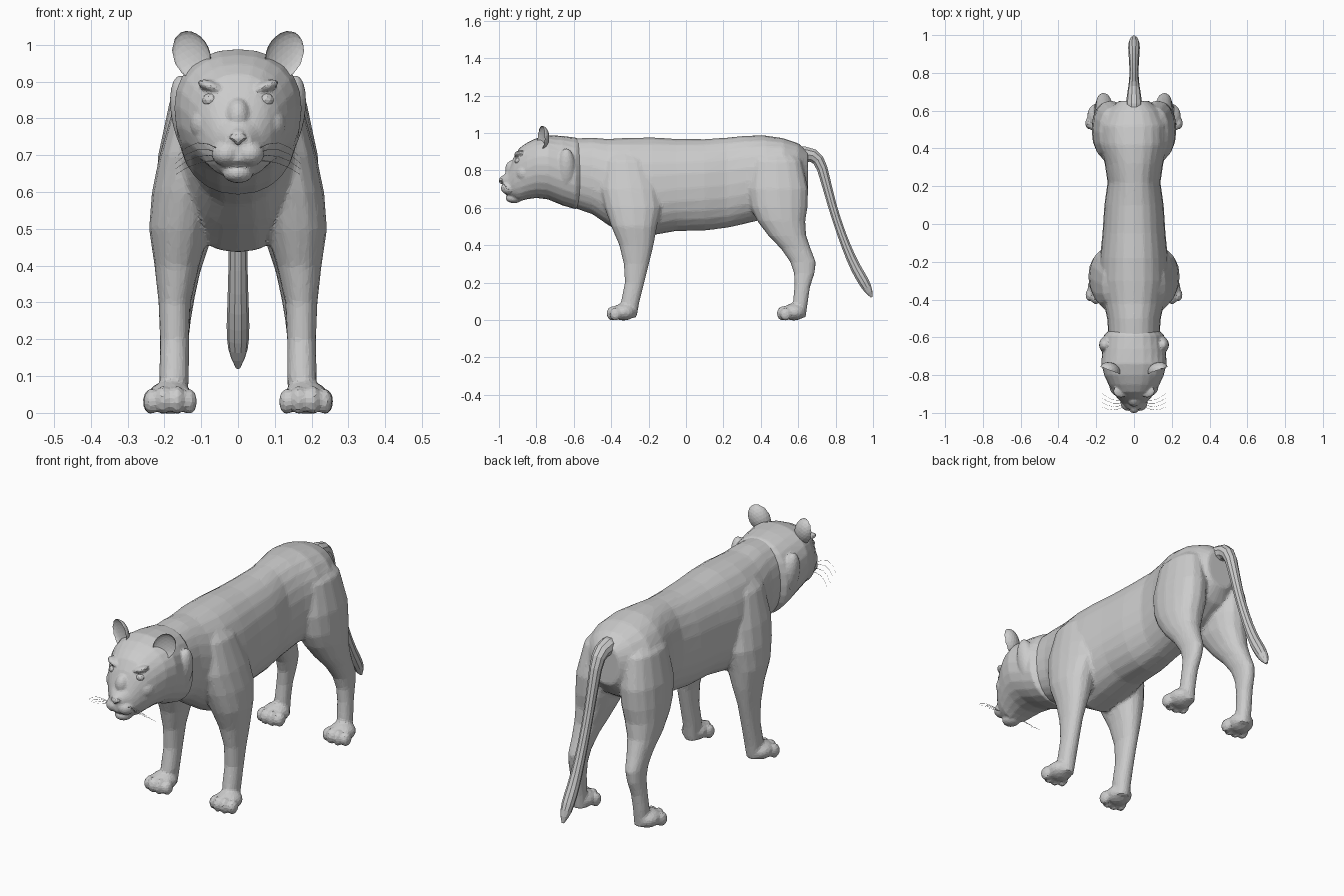
import bpy, bmesh, math
from mathutils import Matrix, Vector

if "Cube" in bpy.data.objects:
    bpy.data.objects.remove(bpy.data.objects["Cube"])


def power(v, e):
    return math.copysign(abs(v) ** e, v)


def loft(bm, rings):
    """Skin a list of point rings and cap both ends."""
    rows = [[bm.verts.new(p) for p in ring] for ring in rings]
    n = len(rows[0])
    for a, b in zip(rows, rows[1:]):
        for i in range(n):
            bm.faces.new((a[i], a[(i + 1) % n], b[(i + 1) % n], b[i]))
    bm.faces.new(rows[0])
    bm.faces.new(rows[-1])


def along_y(bm, stations, e=0.9, n=24):
    """Stations: y, bottom, widest height, top, half width."""
    rings = []
    for y, bot, mid, top, hw in stations:
        ring = []
        for i in range(n):
            a = math.tau * i / n
            c, s = power(math.cos(a), e), power(math.sin(a), e)
            ring.append((hw * c, y, mid + s * ((top - mid) if s > 0 else (mid - bot))))
        rings.append(ring)
    loft(bm, rings)


def limb(bm, stations, side, n=16):
    """Stations: z, front y, back y, inner x, outer x."""
    rings = []
    for z, y0, y1, x0, x1 in stations:
        rings.append([(side * ((x0 + x1) / 2 + (x1 - x0) / 2 * power(math.cos(math.tau * i / n), 0.9)),
                       (y0 + y1) / 2 + (y1 - y0) / 2 * power(math.sin(math.tau * i / n), 0.9), z)
                      for i in range(n)])
    loft(bm, rings)


def blob(bm, loc, size, rot=None, sub=3):
    m = Matrix.Translation(loc) @ (rot or Matrix()) @ Matrix.Diagonal((*size, 1))
    return bmesh.ops.create_icosphere(bm, subdivisions=sub, radius=1, matrix=m)["verts"]


def finish(bm, name):
    bmesh.ops.recalc_face_normals(bm, faces=bm.faces[:])
    me = bpy.data.meshes.new(name)
    bm.to_mesh(me)
    bm.free()
    ob = bpy.data.objects.new(name, me)
    bpy.context.collection.objects.link(ob)
    return ob


def fuse(ob, voxel, smooth, ratio):
    """Melt overlapping forms into one skin, then facet it."""
    r = ob.modifiers.new("fuse", "REMESH")
    r.mode = "VOXEL"
    r.voxel_size = voxel
    s = ob.modifiers.new("soften", "SMOOTH")
    s.factor, s.iterations = 0.5, smooth
    d = ob.modifiers.new("facet", "DECIMATE")
    d.ratio = ratio


# Body: trunk, four legs and paws
bm = bmesh.new()
along_y(bm, [
    (-.68, .66, .80, .95, .10), (-.60, .60, .78, .97, .135), (-.50, .565, .76, .974, .142),
    (-.42, .51, .72, .968, .16), (-.30, .435, .68, .974, .185), (-.18, .453, .68, .976, .18),
    (-.05, .476, .70, .968, .167), (.10, .478, .71, .967, .157), (.22, .493, .72, .975, .14),
    (.32, .515, .74, .985, .155), (.42, .54, .76, .987, .18), (.52, .58, .78, .972, .18),
    (.60, .63, .79, .945, .14), (.652, .70, .80, .90, .08)])
front_leg = [
    (.92, -.40, -.26, .03, .11), (.85, -.44, -.20, .03, .17), (.70, -.46, -.14, .03, .213),
    (.60, -.435, -.13, .05, .234), (.50, -.40, -.155, .075, .242), (.40, -.357, -.173, .105, .227),
    (.30, -.333, -.198, .128, .216), (.20, -.327, -.223, .133, .212), (.10, -.347, -.248, .133, .214),
    (.012, -.34, -.265, .14, .21)]
hind_leg = [
    (.92, .40, .56, .03, .12), (.85, .35, .62, .03, .185), (.70, .33, .654, .03, .217),
    (.60, .345, .65, .035, .224), (.53, .38, .638, .05, .224), (.45, .44, .643, .08, .217),
    (.38, .508, .667, .103, .207), (.31, .557, .695, .118, .202), (.25, .577, .688, .128, .202),
    (.18, .58, .664, .136, .207), (.10, .572, .652, .14, .212), (.012, .57, .64, .14, .21)]
for side in (1, -1):
    limb(bm, front_leg, side)
    limb(bm, hind_leg, side)
    for px, py in ((.184, -.335), (.186, .575)):
        blob(bm, (side * px, py, .042), (.062, .066, .045))
        for dx, dy, h in ((-.051, -.042, .031), (-.019, -.058, .035), (.019, -.058, .035), (.051, -.042, .031)):
            blob(bm, (side * (px + dx), py + dy, h), (.022, .032, h + .004))
fuse(finish(bm, "body"), .009, 3, .12)

# Head: skull with cheek ruff, muzzle pads, chin, brow and nose
bm = bmesh.new()
along_y(bm, [
    (-.54, .62, .77, .95, .11), (-.59, .592, .77, .975, .16), (-.66, .612, .80, .984, .168),
    (-.74, .645, .83, .988, .173), (-.80, .652, .83, .972, .158), (-.85, .645, .81, .948, .135),
    (-.89, .635, .79, .92, .112), (-.92, .645, .76, .872, .09), (-.95, .66, .73, .80, .062),
    (-.98, .685, .735, .77, .035)])
blob(bm, (0, -.925, .805), (.034, .042, .05))
blob(bm, (0, -.965, .752), (.026, .034, .022))
blob(bm, (0, -.92, .652), (.042, .045, .028))
for side in (1, -1):
    blob(bm, (side * .032, -.945, .705), (.04, .045, .036))
    blob(bm, (side * .07, -.885, .885), (.042, .034, .016), Matrix.Rotation(side * -.35, 4, "Y"))
    blob(bm, (side * .085, -.86, .785), (.045, .05, .05))
    blob(bm, (side * .135, -.64, .80), (.045, .05, .12), Matrix.Rotation(side * .2, 4, "Y"))
fuse(finish(bm, "head"), .006, 3, .13)

# Nose tip and eyes
bm = bmesh.new()
for v in blob(bm, (0, -.985, .745), (.024, .016, .018), sub=2):
    if v.co.z < .74:
        v.co.x *= .5
finish(bm, "nose_tip")
bm = bmesh.new()
for side in (1, -1):
    blob(bm, (side * .074, -.895, .85), (.024, .022, .019), sub=2)
finish(bm, "eyes")

# Ears: rounded cups, hollow to the front
bm = bmesh.new()
for side in (1, -1):
    verts = blob(bm, (0, 0, 0), (.052, .042, .068), sub=3)
    for v in verts:
        if v.co.y < 0:
            v.co.y *= -.45
    place = (Matrix.Translation((side * .127, -.775, .972))
             @ Matrix.Rotation(side * .35, 4, "Z") @ Matrix.Rotation(side * .45, 4, "Y"))
    bmesh.ops.transform(bm, matrix=place, verts=verts)
finish(bm, "ears")


def tube(name, paths, depth, res, kind="POLY"):
    """Each path is a list of (x, y, z, radius factor)."""
    cu = bpy.data.curves.new(name, "CURVE")
    cu.dimensions = "3D"
    cu.bevel_depth, cu.bevel_resolution, cu.use_fill_caps = depth, res, True
    for path in paths:
        sp = cu.splines.new(kind)
        sp.points.add(len(path) - 1)
        for p, (x, y, z, r) in zip(sp.points, path):
            p.co = (x, y, z, 1)
            p.radius = r
        sp.use_smooth = False
        if kind == "NURBS":
            sp.use_endpoint_u, sp.order_u, sp.resolution_u = True, 3, 2
    ob = bpy.data.objects.new(name, cu)
    bpy.context.collection.objects.link(ob)


# Tail: drooping, swollen near the tip
tube("tail", [[(0, y, z, r) for y, z, r in (
    (.58, .88, .05), (.65, .893, .042), (.715, .86, .032), (.75, .73, .027), (.79, .58, .024),
    (.845, .42, .025), (.90, .29, .029), (.95, .205, .032), (.98, .15, .022), (.993, .122, .006))]],
    1, 3, "NURBS")

# Whiskers
paths = []
for side in (1, -1):
    for k in range(4):
        y, z = -.965 + .012 * k, .715 - .01 * k
        paths.append([(side * (.05 + .12 * t), y - .02 * math.sin(3 * t) + .012 * k * t,
                       z + .03 * math.sin(2.5 * t) * (1 - k * .3) - .04 * t * t, 1 - .7 * t)
                      for t in (0, .25, .5, .75, 1)])
tube("whiskers", paths, .0012, 0)
